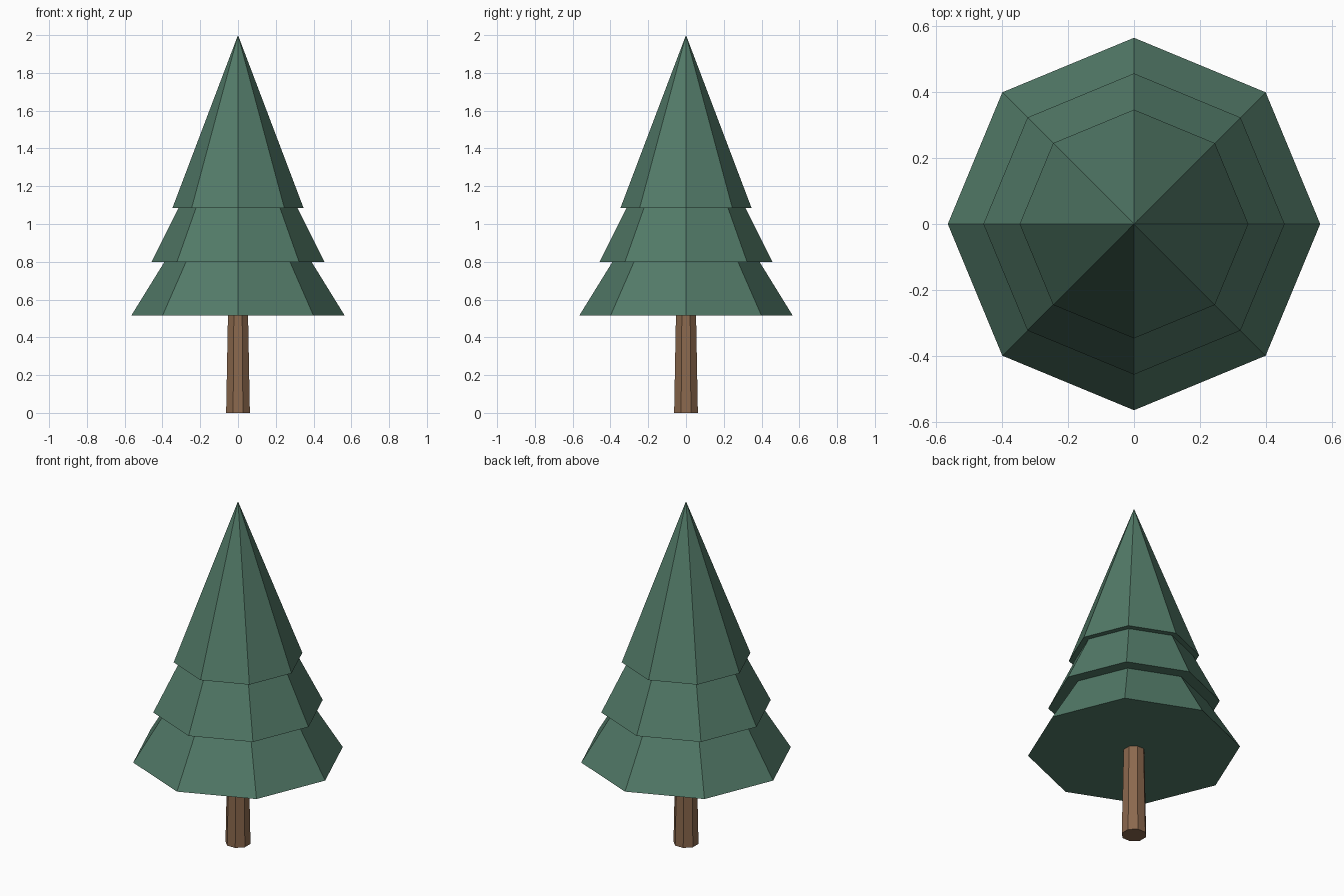
import bpy
import math

cube = bpy.data.objects.get("Cube")
if cube:
    bpy.data.objects.remove(cube, do_unlink=True)


def material(name, color):
    mat = bpy.data.materials.new(name)
    mat.use_nodes = True
    mat.diffuse_color = color
    mat.node_tree.nodes["Principled BSDF"].inputs["Base Color"].default_value = color
    return mat


def tapered_part(name, bottom, height, radius, top_radius, turn, mat):
    """Flat-shaded eight-sided cone or post standing on height 'bottom'."""
    bpy.ops.mesh.primitive_cone_add(
        vertices=8, radius1=radius, radius2=top_radius, depth=height,
        location=(0, 0, bottom + height / 2), rotation=(0, 0, turn))
    part = bpy.context.object
    part.name = name
    part.data.name = name
    part.data.materials.append(mat)
    return part


needle_green = material("needle_green", (0.085, 0.195, 0.138, 1))
bark_brown = material("bark_brown", (0.26, 0.14, 0.075, 1))

# Trunk, tapering up into the foliage
tapered_part("trunk", 0, 0.6, 0.068, 0.056, math.pi / 8, bark_brown)

# Three overlapping foliage tiers, corners on the axes
TIER_HEIGHT = 0.915
tiers = [("lower_foliage", 0.515, 0.565),
         ("middle_foliage", 0.8, 0.457),
         ("upper_foliage", 1.085, 0.347)]
for name, bottom, radius in tiers:
    tapered_part(name, bottom, TIER_HEIGHT, radius, 0, 0, needle_green)
